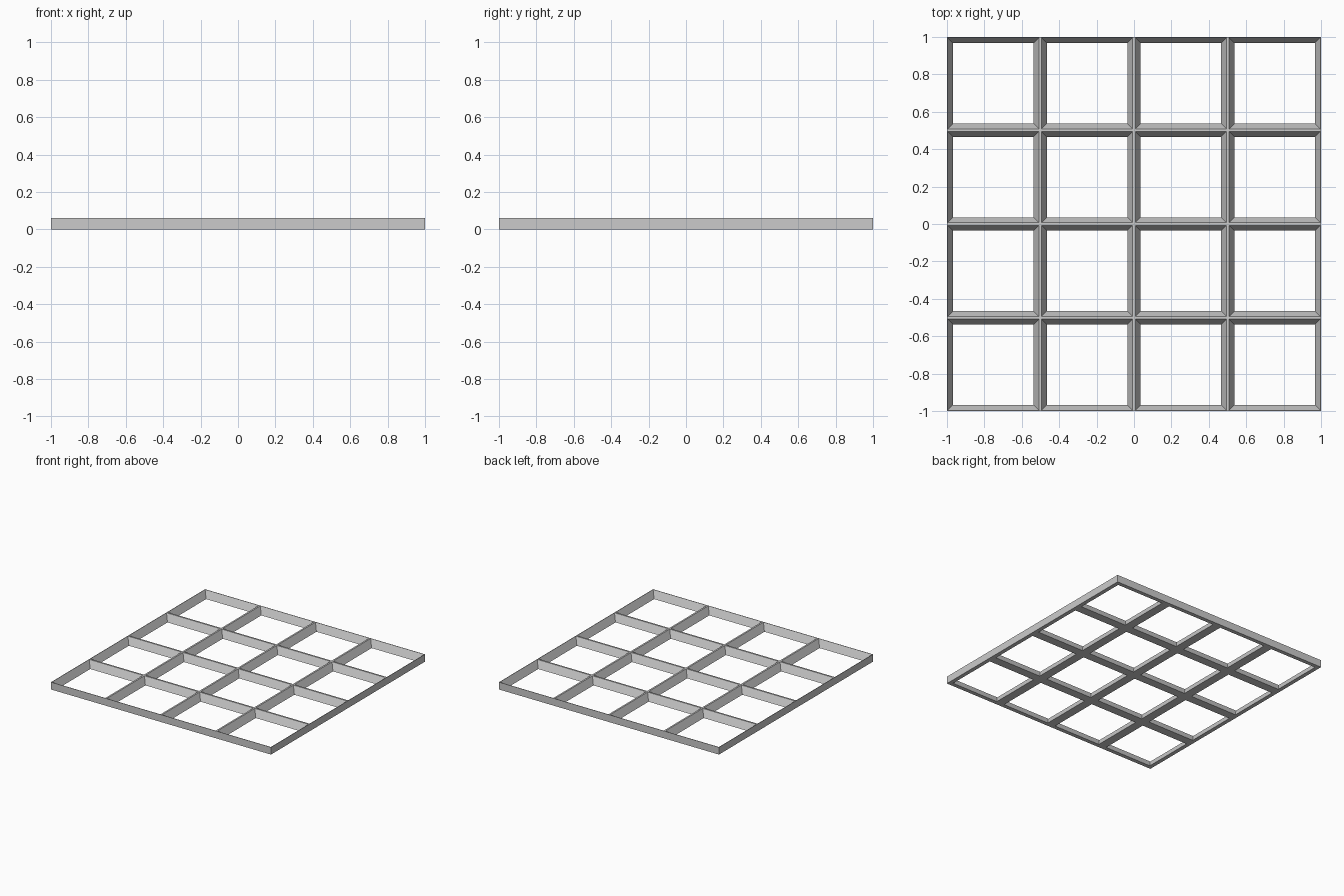
import bpy
import bmesh

CELLS = 4
PITCH = 0.5015      # spacing of the ridges; the outer rim is trimmed slightly
HEIGHT = 0.06
RIDGE = 0.007       # half width of a ridge at its top
FOOT = 0.036        # half width of a ridge at its base

cube = bpy.data.objects.get("Cube")
if cube:
    bpy.data.objects.remove(cube, do_unlink=True)

grey = bpy.data.materials.new("light_grey")
grey.use_nodes = True
colour = (0.6, 0.6, 0.6, 1)
grey.diffuse_color = colour
grey.node_tree.nodes["Principled BSDF"].inputs["Base Color"].default_value = colour


def stations(half_width):
    """Edge positions of the rim and of both sides of every ridge."""
    points = [-1]
    for i in range(CELLS):
        left = (i - CELLS / 2) * PITCH
        points += [left + half_width, left + PITCH - half_width]
    return points + [1]


bm = bmesh.new()
levels = []
for z, half_width in ((0, FOOT), (HEIGHT, RIDGE)):
    steps = stations(half_width)
    levels.append([[bm.verts.new((x, y, z)) for x in steps] for y in steps])
bottom, top = levels
count = len(top) - 1


def is_opening(row, column):
    return row % 2 == 1 and column % 2 == 1


def wall(a, b):
    """Sloping or upright face between the two levels."""
    (r0, c0), (r1, c1) = a, b
    bm.faces.new((bottom[r0][c0], bottom[r1][c1], top[r1][c1], top[r0][c0]))


# Lattice top and underside, with sloping walls around each opening
for r in range(count):
    for c in range(count):
        corners = [(r, c), (r, c + 1), (r + 1, c + 1), (r + 1, c)]
        if is_opening(r, c):
            for i in range(4):
                wall(corners[i], corners[(i + 1) % 4])
        else:
            bm.faces.new([top[i][j] for i, j in corners])
            bm.faces.new([bottom[i][j] for i, j in reversed(corners)])

# Upright outer rim
for i in range(count):
    wall((0, i), (0, i + 1))
    wall((count, i + 1), (count, i))
    wall((i + 1, 0), (i, 0))
    wall((i, count), (i + 1, count))

bmesh.ops.recalc_face_normals(bm, faces=bm.faces)
mesh = bpy.data.meshes.new("grid_baseplate")
bm.to_mesh(mesh)
bm.free()
mesh.materials.append(grey)
plate = bpy.data.objects.new("grid_baseplate", mesh)
bpy.context.collection.objects.link(plate)
